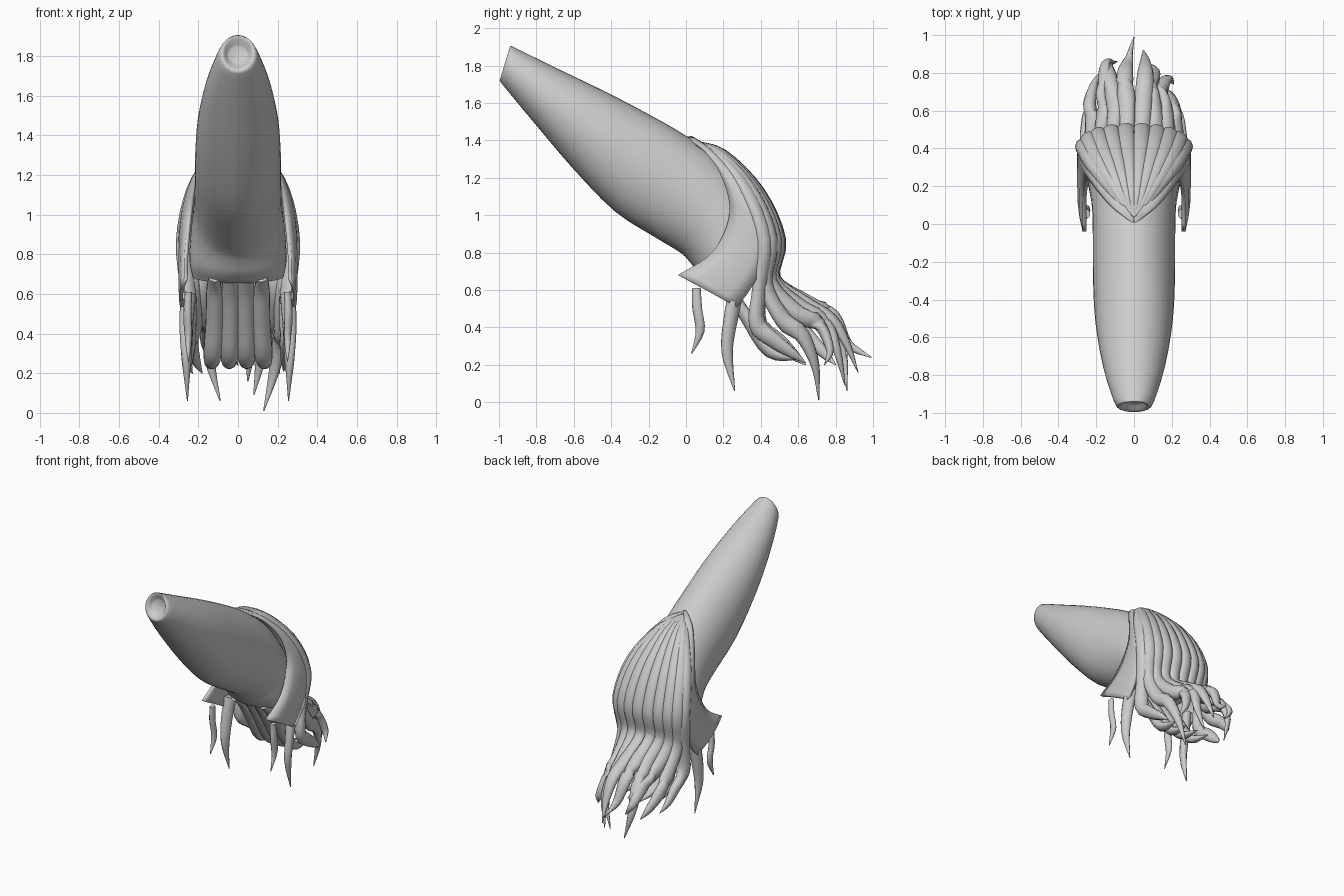
import bpy, bmesh, math
from mathutils import Vector as V

if "Cube" in bpy.data.objects:
    bpy.data.objects.remove(bpy.data.objects["Cube"])


def smooth_path(pts, n=4):
    """Catmull-Rom samples through a list of vectors."""
    p = [2 * pts[0] - pts[1]] + pts + [2 * pts[-1] - pts[-2]]
    out = []
    for i in range(1, len(p) - 2):
        a, b, c, d = p[i - 1:i + 3]
        for k in range(n):
            t = k / n
            out.append(0.5 * (2 * b + (c - a) * t + (2 * a - 5 * b + 4 * c - d) * t * t
                              + (3 * b - a - 3 * c + d) * t ** 3))
    return out + [pts[-1]]


def loft(name, rings, caps=True, closed=True):
    bm = bmesh.new()
    vs = [[bm.verts.new(q) for q in r] for r in rings]
    n = len(rings[0])
    for a, b in zip(vs, vs[1:]):
        for j in range(n if closed else n - 1):
            k = (j + 1) % n
            bm.faces.new((a[j], a[k], b[k], b[j]))
    if caps:
        bm.faces.new(vs[0][::-1])
        bm.faces.new(vs[-1])
    bmesh.ops.recalc_face_normals(bm, faces=bm.faces)
    me = bpy.data.meshes.new(name)
    bm.to_mesh(me)
    bm.free()
    ob = bpy.data.objects.new(name, me)
    bpy.context.collection.objects.link(ob)
    bpy.ops.object.select_all(action='DESELECT')
    ob.select_set(True)
    bpy.context.view_layer.objects.active = ob
    bpy.ops.object.shade_smooth_by_angle(angle=math.radians(50))
    return ob


def strand(name, pts, widths, thick=0.75, center=V((0, 0.1, 0.75)), sides=10):
    """Tapered lock of hair, flattened against the head."""
    path = smooth_path([V(p) for p in pts])
    ws = [w.x for w in smooth_path([V((w, 0, 0)) for w in widths])]
    rings = []
    for i, p in enumerate(path):
        t = (path[min(i + 1, len(path) - 1)] - path[max(i - 1, 0)]).normalized()
        side = t.cross(p - center).normalized()
        up = side.cross(t)
        w = max(ws[i], 0.003)
        rings.append([p + side * w * math.cos(a) + up * w * thick * math.sin(a)
                      for a in (2 * math.pi * j / sides for j in range(sides))])
    return loft(name, rings)


# Long tapered body: top (y, z), bottom (y, z), half width
sections = [
    (-0.925, 1.85, -0.955, 1.76, 0.05), (-0.932, 1.87, -0.968, 1.75, 0.06),
    (-0.94, 1.905, -0.995, 1.725, 0.08), (-0.90, 1.888, -0.97, 1.685, 0.107),
    (-0.70, 1.79, -0.80, 1.48, 0.165), (-0.43, 1.66, -0.60, 1.245, 0.205),
    (-0.20, 1.54, -0.38, 1.02, 0.217), (0.0, 1.425, -0.17, 0.885, 0.218),
    (0.20, 1.28, -0.03, 0.80, 0.222), (0.36, 1.08, 0.02, 0.75, 0.237),
    (0.42, 0.85, 0.06, 0.70, 0.245), (0.42, 0.72, 0.12, 0.655, 0.23)]
keys = []
for j in range(40):
    a = 2 * math.pi * j / 40
    col = []
    for ty, tz, by, bz, w in sections:
        c, s = math.cos(a), (1 + math.sin(a)) / 2
        col.append(V((w * c, by + (ty - by) * s, bz + (tz - bz) * s)))
    keys.append(smooth_path(col, 3))
loft("body", list(zip(*keys)))

# Flared collar, mirrored to both sides
inner = [(0, 0, 1.41), (.1, .08, 1.36), (.18, .17, 1.25), (.222, .225, 1.12),
         (.24, .235, 1.0), (.255, .19, .87), (.262, .11, .77), (.262, -.04, .68)]
outer = [(0, .03, 1.415), (.09, .15, 1.335), (.185, .28, 1.2), (.255, .37, 1.05),
         (.283, .42, .9), (.284, .42, .75), (.28, .34, .6), (.275, .27, .51)]
rings = []
for a, b in zip(smooth_path([V(p) for p in inner]), smooth_path([V(p) for p in outer])):
    bulge = V((min(a.x, 0.1) * 0.2, 0, 0))
    rings.append([a.lerp(b, t) + bulge * math.sin(math.pi * t) for t in (0, .25, .5, .75, 1)])
collar = loft("collar", rings, caps=False, closed=False)
mod = collar.modifiers.new("thickness", 'SOLIDIFY')
mod.thickness, mod.offset = 0.02, 0
mod = collar.modifiers.new("mirror", 'MIRROR')

# Back locks fan out from the crown, with a separate loose tail each
right_tails = [
    [(.05, .64, .53), (.06, .78, .44), (.06, .86, .31), (.05, .92, .16)],
    [(.11, .62, .50), (.09, .75, .42), (.11, .81, .27), (.08, .85, .09)],
    [(.17, .60, .47), (.14, .71, .42), (.18, .77, .28), (.21, .74, .20)],
    [(.22, .52, .44), (.21, .62, .36), (.18, .69, .20), (.13, .71, .01)],
    [(.25, .38, .42), (.245, .47, .33), (.24, .57, .26), (.23, .64, .21)]]
left_tails = [
    [(.04, .66, .53), (.05, .79, .46), (.03, .87, .31), (0, .99, .24)],
    [(.10, .64, .50), (.13, .77, .41), (.14, .84, .26), (.09, .86, .06)],
    [(.16, .60, .47), (.16, .73, .42), (.15, .85, .32), (.10, .86, .24)],
    [(.22, .54, .44), (.235, .64, .36), (.21, .74, .26), (.18, .80, .20)],
    [(.25, .39, .42), (.25, .49, .33), (.25, .58, .25), (.23, .64, .20)]]
for side, tails in ((1, right_tails), (-1, left_tails)):
    for i, tail in enumerate(tails):
        a = (i + 0.5) / 5
        x = 0.272 * math.sin(a * math.pi / 2)
        d = 0.10 * a * a
        cap = [(x * .05, .03, 1.395), (x * .42, .20 - d * .3, 1.33 - d * .2),
               (x * .82, .39 - d * .8, 1.125), (x, .50 - d, .87),
               (x * .94, .475 - d, .66 - d * .5)]
        pts = [(side * p[0], p[1], p[2]) for p in cap + tail]
        strand("back_lock", pts, [.01, .032, .045, .049, .045, .049, .045, .028, .003])

# Hanging side locks and inner underside locks, on both sides
for s in (1, -1):
    strand("front_side_lock", [(s * .25, .055, .61), (s * .255, .06, .5), (s * .25, .075, .38),
                               (s * .25, .03, .26)], [.024, .027, .024, .003])
    strand("rear_side_lock", [(s * .25, .27, .60), (s * .26, .24, .45), (s * .26, .22, .27),
                              (s * .255, .26, .06)], [.045, .042, .032, .003])
    for x, y, z in ((.04, .05, .79), (.12, .13, .68)):
        strand("under_lock", [(s * x, y, z), (s * x, .22, .61), (s * x, .32, .46),
                              (s * x * 1.1, .45, .27), (s * x * 1.2, .62, .23)],
               [.03, .042, .045, .044, .004], center=V((0, .6, .7)))
